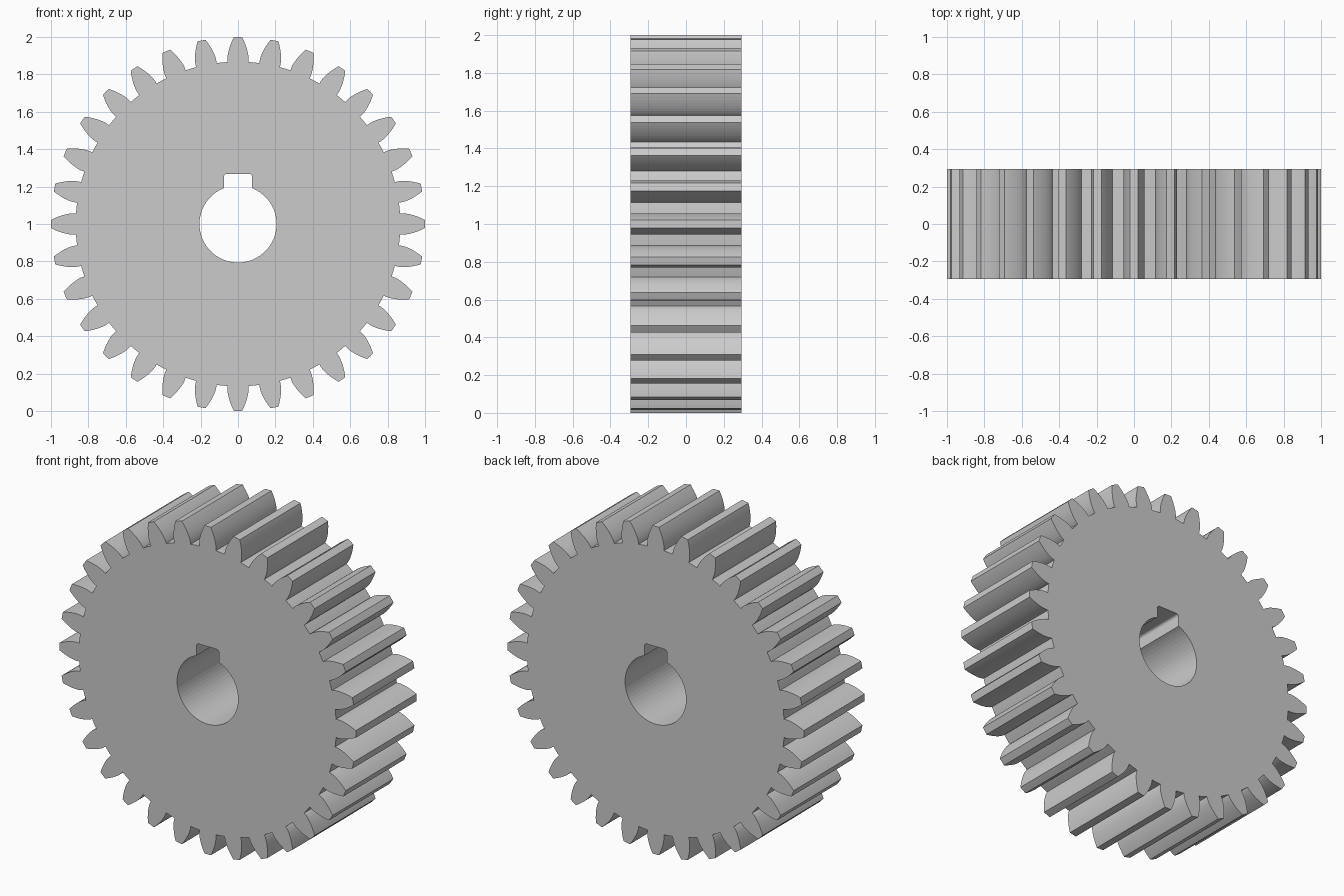
import bpy, bmesh
from math import pi, sin, cos, tan, acos, asin, radians

if "Cube" in bpy.data.objects:
    bpy.data.objects.remove(bpy.data.objects["Cube"])

TEETH = 32
TIP_R, ROOT_R = 1.0, 0.868
PITCH_R = TIP_R * TEETH / (TEETH + 2)
BASE_R = PITCH_R * cos(radians(20))
HALF_DEPTH = 0.293
BORE_R, KEY_HALF, KEY_TOP, KEY_ROUND = 0.206, 0.076, 0.267, 0.015


def polar(r, a):
    # angle measured from straight up
    return (r * sin(a), r * cos(a))


def half_angle(r):
    # angular half thickness of an involute tooth at radius r
    p = acos(min(1, BASE_R / r))
    return pi / (2 * TEETH) + tan(radians(20)) - radians(20) - (tan(p) - p)


# Toothed outline: left flank, tip, right flank, root arc
outer = []
radii = [BASE_R + (TIP_R - BASE_R) * i / 7 for i in range(8)]
base_half = half_angle(BASE_R)
for t in range(TEETH):
    c = 2 * pi * t / TEETH
    outer.append(polar(ROOT_R, c - base_half))
    outer += [polar(r, c - half_angle(r)) for r in radii]
    outer.append(polar(TIP_R, c))
    outer += [polar(r, c + half_angle(r)) for r in reversed(radii)]
    outer.append(polar(ROOT_R, c + base_half))
    outer.append(polar(ROOT_R, c + pi / TEETH))

# Bore outline with a keyway at the top
start = asin(KEY_HALF / BORE_R)
N = 56
inner = [polar(BORE_R, start + (2 * pi - 2 * start) * i / N) for i in range(N + 1)]
for side, steps in ((-1, range(5)), (1, range(4, -1, -1))):
    for i in steps:
        a = pi / 2 * i / 4
        inner.append((side * (KEY_HALF - KEY_ROUND + KEY_ROUND * cos(a)),
                      KEY_TOP - KEY_ROUND + KEY_ROUND * sin(a)))

# Filled profile extruded along the axle
curve = bpy.data.curves.new("gear_wheel", 'CURVE')
curve.dimensions = '2D'
curve.fill_mode = 'BOTH'
curve.extrude = HALF_DEPTH
for pts in (outer, inner):
    s = curve.splines.new('POLY')
    s.points.add(len(pts) - 1)
    for p, (x, y) in zip(s.points, pts):
        p.co = (x, y, 0, 1)
    s.use_cyclic_u = True
gear = bpy.data.objects.new("gear_wheel", curve)
bpy.context.collection.objects.link(gear)
gear.rotation_euler = (pi / 2, 0, 0)
gear.location = (0, 0, 1)
bpy.context.view_layer.objects.active = gear
gear.select_set(True)
bpy.ops.object.convert(target='MESH')

# Weld the caps to the walls
bm = bmesh.new()
bm.from_mesh(gear.data)
bmesh.ops.remove_doubles(bm, verts=bm.verts, dist=0.0001)
bmesh.ops.recalc_face_normals(bm, faces=bm.faces)
for f in bm.faces:
    f.smooth = False
bm.to_mesh(gear.data)
bm.free()
